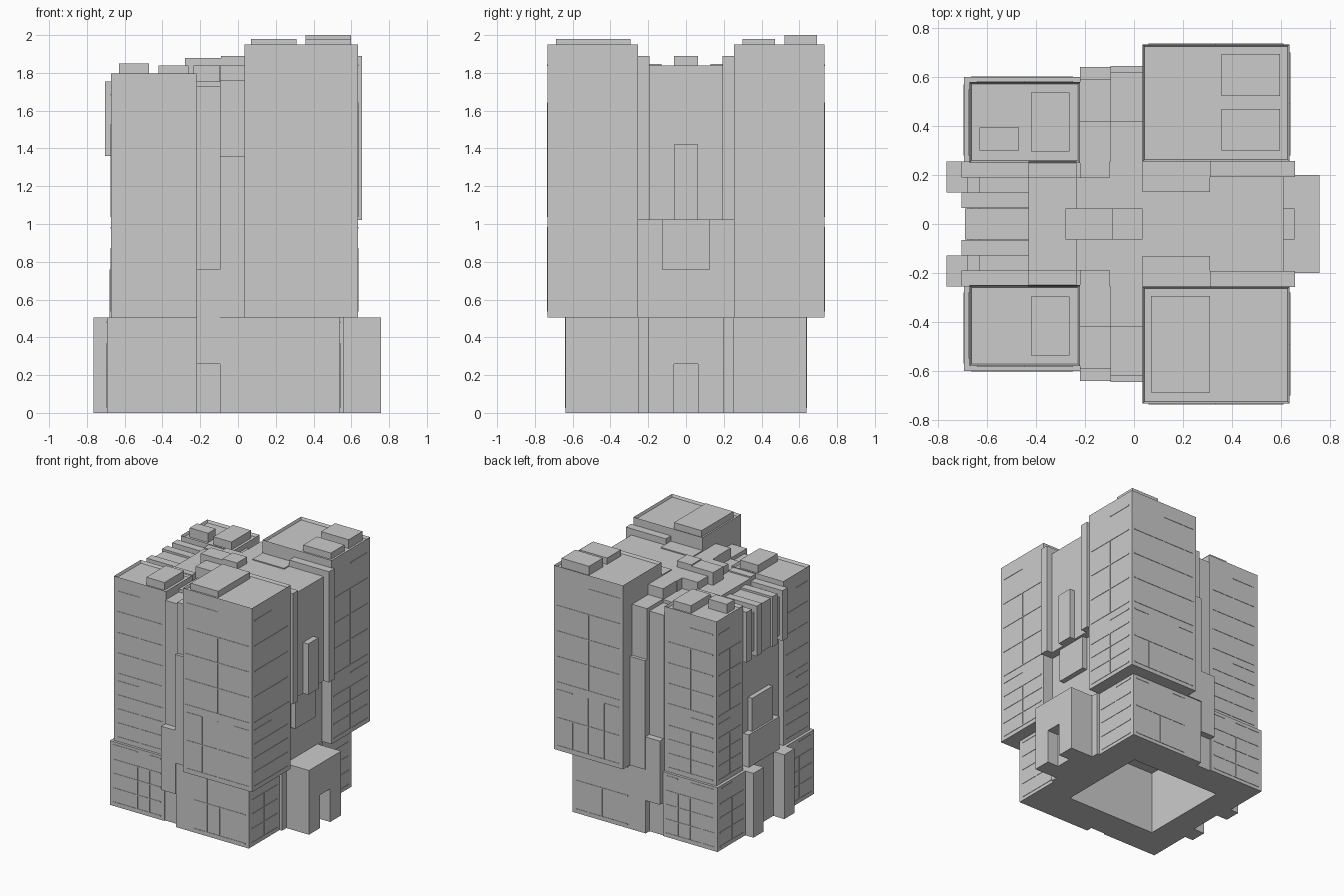
import bpy, bmesh
from mathutils import Matrix, Vector


def add_box(bm, x, y, z):
    """Add a box to a bmesh from (low, high) ranges."""
    mid = Vector([(a + b) / 2 for a, b in (x, y, z)])
    size = [abs(b - a) for a, b in (x, y, z)]
    bmesh.ops.create_cube(bm, size=1, matrix=Matrix.Translation(mid) @ Matrix.Diagonal((*size, 1)))


def finish(bm, name):
    mesh = bpy.data.meshes.new(name)
    bm.to_mesh(mesh)
    bm.free()
    ob = bpy.data.objects.new(name, mesh)
    bpy.context.collection.objects.link(ob)
    return ob


def box(name, x, y, z, parapet=0):
    bm = bmesh.new()
    add_box(bm, x, y, z)
    if parapet:  # sink an inset roof behind a low rim
        top = [max(bm.faces, key=lambda f: f.calc_center_median().z)]
        bmesh.ops.inset_region(bm, faces=top, thickness=parapet)
        for v in top[0].verts:
            v.co.z -= 0.02
    return finish(bm, name)


def grid(name, axis, face, span, rows, cols, short=None):
    """Thin facade rails: rows of z, cols of (u, z0, z1), short = (z, u0, u1) rails."""
    bm = bmesh.new()
    r, d = 0.004, (face - 0.003, face + 0.003)
    bars = [(span, (z - r, z + r)) for z in rows]
    bars += [((u - r, u + r), (a, b)) for u, a, b in cols]
    bars += [((a, b), (z - r, z + r)) for z, a, b in short or []]
    for u, z in bars:
        add_box(bm, *((d, u, z) if axis == 'x' else (u, d, z)))
    return finish(bm, name)


def sides(s, a, b):
    """Range mirrored to the front (-1) or the back (+1)."""
    return tuple(sorted((s * a, s * b)))


# hidden cutters: hollow base court and the side door
court = box("court_cutter", (-0.47, 0.30), (-0.36, 0.36), (-0.1, 0.49))
door = box("door_cutter", (0.66, 0.9), (-0.063, 0.063), (-0.1, 0.26))
for c in (court, door):
    c.hide_render = True
    c.hide_viewport = True


def cut(ob, cutter):
    m = ob.modifiers.new("cut", 'BOOLEAN')
    m.operation, m.solver, m.object = 'DIFFERENCE', 'EXACT', cutter


# central core
cut(box("core_base", (-0.67, 0.55), (-0.255, 0.255), (0, 0.505)), court)
box("core_lower", (-0.63, 0.55), (-0.255, 0.255), (0.505, 1.02))
box("core_upper_right", (-0.1, 0.61), (-0.255, 0.255), (1.02, 1.84))
box("core_upper_left", (-0.63, -0.1), (-0.255, 0.255), (1.02, 1.72))
box("core_roof_step", (-0.43, -0.1), (-0.19, 0.19), (1.7, 1.78))
box("core_roof_middle", (-0.235, 0.035), (-0.19, 0.19), (1.7, 1.84))
box("roof_spine_low", (-0.28, -0.09), (-0.063, 0.063), (1.75, 1.88))
box("roof_spine_high", (-0.09, 0.035), (-0.063, 0.063), (1.75, 1.89))

# right side: entry block, panel, fin
cut(box("entry_block", (0.5, 0.757), (-0.2, 0.2), (0, 0.505)), door)
box("right_panel", (0.5, 0.59), (-0.128, 0.128), (0.76, 1.02))
box("right_fin", (0.58, 0.655), (-0.063, 0.063), (1.02, 1.42))

# left side: stepped panels and middle fin
box("left_panel_low", (-0.68, -0.6), (-0.19, 0.19), (0.505, 0.76))
box("left_panel_high", (-0.665, -0.6), (-0.128, 0.128), (0.76, 1.02))
box("left_middle_fin", (-0.69, -0.43), (-0.063, 0.063), (1.36, 1.74))

for s, tag in ((-1, "front"), (1, "back")):
    # base blocks
    cut(box(f"{tag}_base_left", (-0.694, -0.22), sides(s, 0.25, 0.6), (0, 0.505)), court)
    cut(box(f"{tag}_base_right", (-0.095, 0.54), sides(s, 0.25, 0.637), (0, 0.505)), court)
    cut(box(f"{tag}_base_door_wall", (-0.22, -0.095), sides(s, 0.25, 0.59), (0, 0.505)), court)
    box(f"{tag}_left_pillar", (-0.765, -0.66), sides(s, 0.128, 0.255), (0, 0.505))
    box(f"{tag}_base_side_strip", (0.5, 0.56), sides(s, 0.19, 0.255), (0, 0.505))

    # towers with parapets
    box(f"{tag}_tower_left", (-0.672, -0.22), sides(s, 0.25, 0.58), (0.505, 1.797), 0.013)
    box(f"{tag}_tower_right", (0.035, 0.635), sides(s, 0.255, 0.733), (0.505, 1.95), 0.012)

    # stepped slot columns between the towers
    box(f"{tag}_column_a_low", (-0.22, -0.095), sides(s, 0.4, 0.64), (0.26, 0.76))
    box(f"{tag}_column_a_mid", (-0.22, -0.095), sides(s, 0.4, 0.59), (0.76, 1.36))
    box(f"{tag}_column_a_top", (-0.22, -0.095), sides(s, 0.25, 0.59), (1.36, 1.73))
    box(f"{tag}_column_a_back", (-0.22, -0.095), sides(s, 0.15, 0.42), (0.505, 1.755))
    box(f"{tag}_column_b_low", (-0.095, 0.035), sides(s, 0.4, 0.645), (0.505, 1.36))
    box(f"{tag}_column_b_top", (-0.095, 0.035), sides(s, 0.4, 0.62), (1.36, 1.76))
    box(f"{tag}_column_b_back", (-0.095, 0.035), sides(s, 0.15, 0.42), (0.505, 1.84))

    # vertical strips and fins on the core, with roof strips
    box(f"{tag}_right_strip", (0.31, 0.657), sides(s, 0.192, 0.258), (1.02, 1.89))
    box(f"{tag}_roof_strip", (0.035, 0.31), sides(s, 0.13, 0.255), (1.8, 1.848))
    box(f"{tag}_left_fin_outer", (-0.705, -0.43), sides(s, 0.19, 0.255), (1.36, 1.755))
    box(f"{tag}_left_fin_inner", (-0.705, -0.43), sides(s, 0.065, 0.128), (1.36, 1.755))
    box(f"{tag}_left_roof_strip", (-0.43, -0.235), sides(s, 0.19, 0.255), (1.6, 1.79))
    box(f"{tag}_left_recess", (-0.68, -0.6), sides(s, 0.128, 0.19), (1.4, 1.7))

    # roof box shared by both left towers
    box(f"{tag}_left_roof_box", (-0.42, -0.263), sides(s, 0.295, 0.537), (1.77, 1.838))

    # facade rails facing front and back
    y = s * 0.58
    grid(f"{tag}_left_upper_rails", 'y', y, (-0.64, -0.25), (1.04, 1.2, 1.36, 1.525),
         [(-0.445, 1.04, 1.525)], [(1.685, -0.64, -0.445)])
    grid(f"{tag}_left_lower_rails", 'y', y, (-0.64, -0.25), (0.54, 0.65, 0.76, 0.87),
         [(-0.445, 0.54, 0.87)], [(0.98, -0.64, -0.445)])
    grid(f"{tag}_left_base_rails", 'y', s * 0.6, (-0.665, -0.25), (0.03, 0.14, 0.255, 0.365),
         [(-0.56, 0.03, 0.48), (-0.455, 0.03, 0.365), (-0.35, 0.03, 0.365)],
         [(0.48, -0.665, -0.455), (0.48, -0.35, -0.25)])
    y = s * 0.733
    grid(f"{tag}_right_upper_rails", 'y', y, (0.06, 0.61), (1.04, 1.24, 1.44, 1.64),
         [(0.335, 1.04, 1.64)], [(1.84, 0.06, 0.335)])
    grid(f"{tag}_right_lower_rails", 'y', y, (0.06, 0.61), (0.54, 0.76),
         [(0.2, 0.54, 0.98), (0.34, 0.54, 0.98), (0.475, 0.54, 0.76)],
         [(0.98, 0.06, 0.2), (0.98, 0.475, 0.61)])
    grid(f"{tag}_right_base_rails", 'y', s * 0.637, (0.06, 0.51), (0.03, 0.255),
         [(0.175, 0.03, 0.48), (0.285, 0.03, 0.255), (0.4, 0.03, 0.255)],
         [(0.48, 0.06, 0.175), (0.48, 0.4, 0.51)])

    # facade rails facing right and left
    span, mid, half = sides(s, 0.28, 0.7), s * 0.49, sides(s, 0.49, 0.7)
    grid(f"{tag}_right_side_upper_rails", 'x', 0.635, span, (1.04, 1.24, 1.44, 1.64),
         [(mid, 1.04, 1.64)], [(1.84, *half)])
    grid(f"{tag}_right_side_lower_rails", 'x', 0.635, span, (0.54, 0.65, 0.76, 0.87),
         [(mid, 0.54, 0.87)], [(0.98, *half)])
    grid(f"{tag}_right_side_base_rails", 'x', 0.54, sides(s, 0.28, 0.605),
         (0.03, 0.14, 0.255, 0.365), [(s * 0.445, 0.03, 0.365)], [(0.48, *sides(s, 0.445, 0.605))])
    span, mid, half = sides(s, 0.28, 0.55), s * 0.415, sides(s, 0.415, 0.55)
    grid(f"{tag}_left_side_upper_rails", 'x', -0.672, span, (1.04, 1.2, 1.36, 1.525),
         [(mid, 1.04, 1.525)], [(1.685, *half)])
    grid(f"{tag}_left_side_lower_rails", 'x', -0.672, span, (0.54, 0.65, 0.76, 0.87),
         [(mid, 0.54, 0.87)], [(0.98, *half)])
    grid(f"{tag}_left_side_base_rails", 'x', -0.694, sides(s, 0.28, 0.57),
         (0.03, 0.14, 0.255, 0.365), [(mid, 0.03, 0.365)], [(0.48, *half)])

# remaining roof boxes
box("back_left_small_roof_box", (-0.63, -0.47), (0.3, 0.393), (1.77, 1.85))
box("back_right_roof_box_tall", (0.357, 0.597), (0.522, 0.694), (1.92, 2.0))
box("back_right_roof_box_low", (0.357, 0.597), (0.3, 0.47), (1.92, 1.98))
box("front_right_roof_box", (0.07, 0.31), (-0.688, -0.293), (1.92, 1.98))
